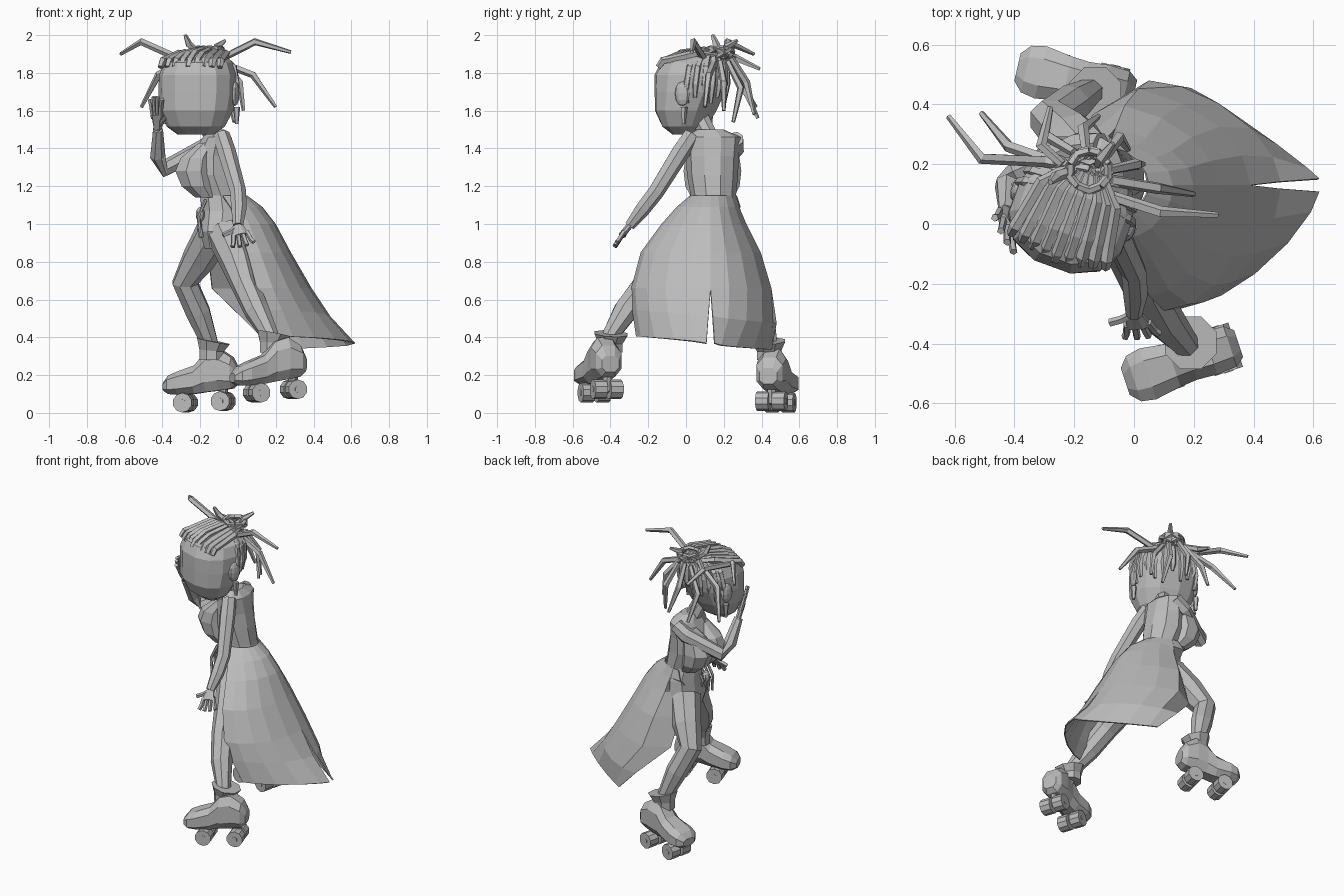
import bpy
import bmesh
from math import sin, cos, pi, radians, copysign
from mathutils import Vector, Matrix

default_cube = bpy.data.objects.get("Cube")
if default_cube:
    bpy.data.objects.remove(default_cube, do_unlink=True)

# One plain grey for the whole figure
clay = bpy.data.materials.new("plain_grey")
clay.use_nodes = True
clay.diffuse_color = (0.5, 0.5, 0.5, 1)
clay.node_tree.nodes["Principled BSDF"].inputs["Base Color"].default_value = (0.5, 0.5, 0.5, 1)


def finish(name, mesh_data):
    bmesh.ops.recalc_face_normals(mesh_data, faces=mesh_data.faces)
    mesh = bpy.data.meshes.new(name)
    mesh_data.to_mesh(mesh)
    mesh_data.free()
    mesh.materials.append(clay)
    obj = bpy.data.objects.new(name, mesh)
    bpy.context.collection.objects.link(obj)
    return obj


def skin(name, rings, closed=True):
    """Bridge successive rings of points; closed rings get end caps."""
    bm = bmesh.new()
    loops = [[bm.verts.new(p) for p in ring] for ring in rings]
    count = len(loops[0])
    for low, high in zip(loops, loops[1:]):
        for i in range(count if closed else count - 1):
            j = (i + 1) % count
            bm.faces.new((low[i], low[j], high[j], high[i]))
    if closed:
        bm.faces.new(loops[0])
        bm.faces.new(loops[-1])
    return finish(name, bm)


def oval(center, side, up, count=8, power=1.0):
    """Superellipse ring spanned by two half-axis vectors."""
    points = []
    for i in range(count):
        a = 2 * pi * (i + 0.5) / count
        c, s = cos(a), sin(a)
        points.append(Vector(center) + Vector(side) * copysign(abs(c) ** power, c)
                      + Vector(up) * copysign(abs(s) ** power, s))
    return points


def tube(name, path, radii, count=6):
    """Sweep a polygon along a path with one radius per point."""
    pts = [Vector(p) for p in path]
    if not isinstance(radii, (list, tuple)):
        radii = [radii] * len(pts)
    whole = pts[-1] - pts[0]
    ref = min((Vector(v) for v in Matrix.Identity(3)), key=lambda v: abs(v.dot(whole)))
    rings = []
    for i, p in enumerate(pts):
        t = (pts[min(i + 1, len(pts) - 1)] - pts[max(i - 1, 0)]).normalized()
        side = t.cross(ref).normalized()
        rings.append(oval(p, side * radii[i], t.cross(side) * radii[i], count))
    return skin(name, rings)


def stack(name, rows, count=10, power=1.0):
    """Loft horizontal ovals: x, y, z, half width in x, half width in y."""
    return skin(name, [oval((x, y, z), (rx, 0, 0), (0, ry, 0), count, power)
                       for x, y, z, rx, ry in rows])


def ball(name, center, scale, turn=0.0):
    bm = bmesh.new()
    bmesh.ops.create_uvsphere(bm, u_segments=10, v_segments=6, radius=1)
    place = Matrix.Translation(center) @ Matrix.Rotation(turn, 4, "Z")
    bm.transform(place @ Matrix.Diagonal((*scale, 1)))
    return finish(name, bm)


# Torso, chest and neck, facing -x
stack("torso", [(-.1, .12, .87, .08, .13), (-.09, .13, .96, .12, .17), (-.08, .15, 1.07, .12, .14),
                (-.09, .145, 1.15, .115, .12), (-.13, .14, 1.26, .14, .135), (-.13, .14, 1.36, .12, .14),
                (-.11, .14, 1.46, .08, .15), (-.12, .13, 1.5, .05, .07)])
for side, y in (("left", .075), ("right", .205)):
    stack(side + "_bust", [(-.17, y, 1.14, .06, .05), (-.215, y, 1.2, .09, .085), (-.235, y, 1.28, .105, .095),
                           (-.22, y, 1.35, .09, .085), (-.16, y, 1.43, .05, .05)], 8)
tube("neck", [(-.13, .13, 1.45), (-.17, .07, 1.57)], .05, 8)

# Open-fronted long skirt: left front x, right front x, back x, left y, right y, height, slit gap
skirt_rows = [(-.08, -.13, .05, .02, .27, 1.15, 0), (-.04, -.16, .13, -.05, .29, 1.09, 0),
              (0, -.17, .2, -.13, .33, 1.0, 0), (.05, -.16, .28, -.24, .41, .85, 0),
              (.1, -.14, .39, -.29, .47, .66, 0), (.15, .05, .49, -.285, .48, .51, .012),
              (.22, .19, .62, -.265, .455, .37, .022)]
MIDDLE = .13
for side, sign in (("left", -1), ("right", 1)):
    rings = []
    for left_x, right_x, back, left_y, right_y, z, gap in skirt_rows:
        front, edge = (left_x, left_y) if sign < 0 else (right_x, right_y)
        power = 1.65 + .2 * sign if z < .4 else 1.2 if z < .6 else 1.05
        inner = MIDDLE + sign * gap
        ring = []
        for k in range(6):
            a = k / 5 * pi / 2
            # the front corner of the right panel tucks in beside the thigh
            tuck = max(0, -front) * .75 if k == 5 and sign > 0 and z < 1.05 else 0
            ring.append((front + (back - front) * cos(a) ** power,
                         inner + (edge - inner) * sin(a) ** power - tuck,
                         z - .035 * sign * sin(a) * (z < .6)))
        rings.append(ring)
    panel = skin(side + "_skirt_panel", rings, closed=False)
    panel.modifiers.new("cloth", "SOLIDIFY").thickness = .008

# Legs
leg_radii = [.1, .09, .072, .068, .047, .045]
tube("left_leg", [(-.07, .05, .95), (0, -.1, .79), (.04, -.22, .67), (.1, -.32, .54),
                  (.17, -.4, .41), (.2, -.42, .3)], leg_radii, 8)
tube("right_leg", [(-.13, .2, .95), (-.21, .29, .81), (-.28, .35, .69), (-.21, .4, .53),
                   (-.15, .44, .37), (-.12, .45, .26)], leg_radii, 8)

# Roller skates: boot, cuff, trucks, axles and wheels
boot_rows = [(0, .05, .135, .225), (.03, .075, .11, .285), (.1, .08, .1, .335), (.17, .075, .095, .32),
             (.23, .08, .09, .25), (.32, .095, .09, .22), (.37, .085, .095, .2), (.4, .05, .115, .165)]


def skate(side, heel, toe, base, pitch, ankle, shift):
    heel, toe = Vector(heel), Vector(toe)
    along = (toe - heel).normalized()
    across = along.cross(Vector((0, 0, 1)))

    def spot(s, z):
        return heel + along * s + Vector((0, 0, base + z + pitch * (1 - s / .4)))

    skin(side + "_boot", [oval(spot(s, (low + high) / 2), across * w, (0, 0, (high - low) / 2), 8, .75)
                          for s, w, low, high in boot_rows])
    a = Vector(ankle)
    tube(side + "_boot_cuff", [a + Vector((0, 0, -.1)), a + Vector((0, 0, -.05)), a - along * .01],
         [.07, .07, .095], 8)
    for end, s in (("rear", .08), ("front", .285)):
        hub = spot(s - shift, .05)
        tube(f"{side}_{end}_axle", [hub - across * .08, hub + across * .08], .018)
        tube(f"{side}_{end}_truck", [hub, hub + Vector((0, 0, .08))], .025)
        for label, sign in (("inner", 1), ("outer", -1)):
            tube(f"{side}_{end}_{label}_wheel",
                 [hub + across * sign * .01, hub + across * sign * .078], .052, 10)


skate("left", (.35, -.4, 0), (-.04, -.53, 0), .045, .035, (.18, -.4, .42), .02)
skate("right", (0, .435, 0), (-.39, .525, 0), 0, .015, (-.14, .44, .38), 0)

# Arms
arm_radii = [.047, .05, .044, .042, .028]
tube("left_arm", [(-.09, .03, 1.47), (-.06, -.03, 1.38), (0, -.16, 1.17), (.005, -.23, 1.08),
                  (0, -.3, .99)], arm_radii, 7)
tube("right_arm", [(-.11, .26, 1.45), (-.18, .26, 1.4), (-.395, .17, 1.29), (-.425, .13, 1.36),
                   (-.425, .04, 1.5)], arm_radii, 7)


def hand(side, wrist, knuckle, spread, reach, thumb):
    wrist, knuckle, spread, reach = map(Vector, (wrist, knuckle, spread, reach))
    skin(side + "_palm", [oval(p, spread * w, reach.cross(spread).normalized() * .018, 8)
                          for p, w in ((wrist, .6), (knuckle, 1))])
    for k, name in enumerate(("index", "middle", "ring", "little")):
        f = (k - 1.5) / 1.9
        root = knuckle + spread * f
        tube(f"{side}_{name}_finger", [root - reach * .2, root + reach * .5 + spread * f * .3,
                                       root + reach * (1 - abs(f) * .25) + spread * f * .6], .013, 5)
    tube(side + "_thumb", [wrist, (wrist + Vector(thumb)) / 2 + reach * .1, thumb], .014, 5)


hand("left", (0, -.3, .99), (.015, -.34, .94), (.045, .005, .01), (.015, -.04, -.06), (-.08, -.33, .94))
hand("right", (-.425, .04, 1.5), (-.43, 0, 1.58), (.025, -.045, 0), (-.005, -.045, .1), (-.38, -.05, 1.57))

# Head, in its own turned frame with the face toward local -y
TURN = radians(-20)
frame = Matrix.Translation((-.21, .03, 0)) @ Matrix.Rotation(TURN, 4, "Z")
head_rows = [(-.045, 1.475, .1, .05), (-.04, 1.515, .155, .11), (-.033, 1.6, .197, .155), (-.01, 1.7, .207, .18),
             (0, 1.79, .205, .19), (.01, 1.855, .18, .17), (.03, 1.895, .125, .12), (.03, 1.915, .05, .05)]
head = skin("head", [oval((0, y, z), (rx, 0, 0), (0, ry, 0), 12, .85) for y, z, rx, ry in head_rows])
head.matrix_world = frame
for side, sign in (("left", 1), ("right", -1)):
    ball(side + "_ear", frame @ Vector((sign * .2, .02, 1.69)), (.02, .042, .065), TURN)
    drop = frame @ Vector((sign * .205, .03, 1.62))
    tube(side + "_earring", [drop, drop - Vector((0, 0, .09))], [.02, .01], 5)

# Braided rows swept back over the scalp
for k in range(9):
    x = (k - 4) * .042
    dip = abs(x) * .2
    row = [(x, -.16 + dip, 1.83), (x * .97, -.135 + dip, 1.865), (x * .92, -.06, 1.905 - dip),
           (x * .78, .07, 1.92 - dip / 2), (x * .35, .15, 1.89)]
    tube(f"braid_row_{k}", [frame @ Vector(p) for p in row], [.016, .021, .021, .021, .016], 5)

# Strands lying down the sides and back of the head
for k in range(11):
    a = pi * (k + .3) / 10.6
    c, s = cos(a), sin(a)
    strand = [(c * .1, .06 + s * .1, 1.895), (c * .18, .04 + s * .145, 1.83),
              (c * .2, .03 + s * .155, 1.74), (c * .19, .03 + s * .14, 1.64 + .03 * (k % 3))]
    tube(f"back_strand_{k}", [frame @ Vector(p) for p in strand], [.016, .019, .018, .01], 5)

# Knotted bun made of overlapping loops
bun = Vector((-.15, .18, 1.895))
for k in range(5):
    tilt = Matrix.Rotation(k * 2 * pi / 5, 3, "Z") @ Matrix.Rotation(radians(30), 3, "X")
    loop = [bun + tilt @ Vector((cos(i * pi / 4) * .065, .025 + sin(i * pi / 4) * .05, 0)) for i in range(9)]
    for i, (p, q) in enumerate(zip(loop, loop[1:])):
        tube(f"bun_loop_{k}_{i}", [p, q], .014, 5)

# Long loose locks springing from the bun
locks = [[bun, (-.3, .21, 1.87), (-.51, .22, 1.965), (-.62, .36, 1.9)],
         [bun, (-.25, .2, 1.88), (-.42, .26, 1.79), (-.51, .37, 1.62)],
         [bun, (-.1, .1, 1.87), (.09, .04, 1.965), (.28, .03, 1.91)],
         [bun, (-.1, .15, 1.86), (.08, .12, 1.79), (.2, .1, 1.62)],
         [(-.2, .24, 1.87), (-.3, .3, 1.73), (-.28, .38, 1.56)],
         [(-.1, .22, 1.86), (-.05, .29, 1.72), (-.02, .25, 1.54)],
         [(-.16, .24, 1.88), (-.17, .32, 1.75), (-.12, .36, 1.58)],
         [(-.08, .18, 1.86), (.01, .2, 1.75), (.03, .2, 1.6)],
         [(-.2, .18, 1.9), (-.26, .16, 1.95), (-.28, .14, 2.0)],
         [(-.12, .2, 1.9), (-.11, .22, 1.94), (-.07, .27, 1.97)],
         [(-.24, .2, 1.9), (-.31, .26, 1.88), (-.28, .39, 1.82)]]
for k, path in enumerate(locks):
    tube(f"loose_lock_{k}", path, [.016] + [.02] * (len(path) - 2) + [.01], 5)

# Belt buckle and hanging cords at the front of the hips
ball("belt_buckle", (-.2, .07, 1.05), (.025, .03, .04))
for k in range(4):
    y = .02 + k * .035
    tube(f"belt_cord_{k}", [(-.17, y, 1.13), (-.21, y - .01, 1.04), (-.2 + k * .01, y - .02, .93)], .009, 5)
